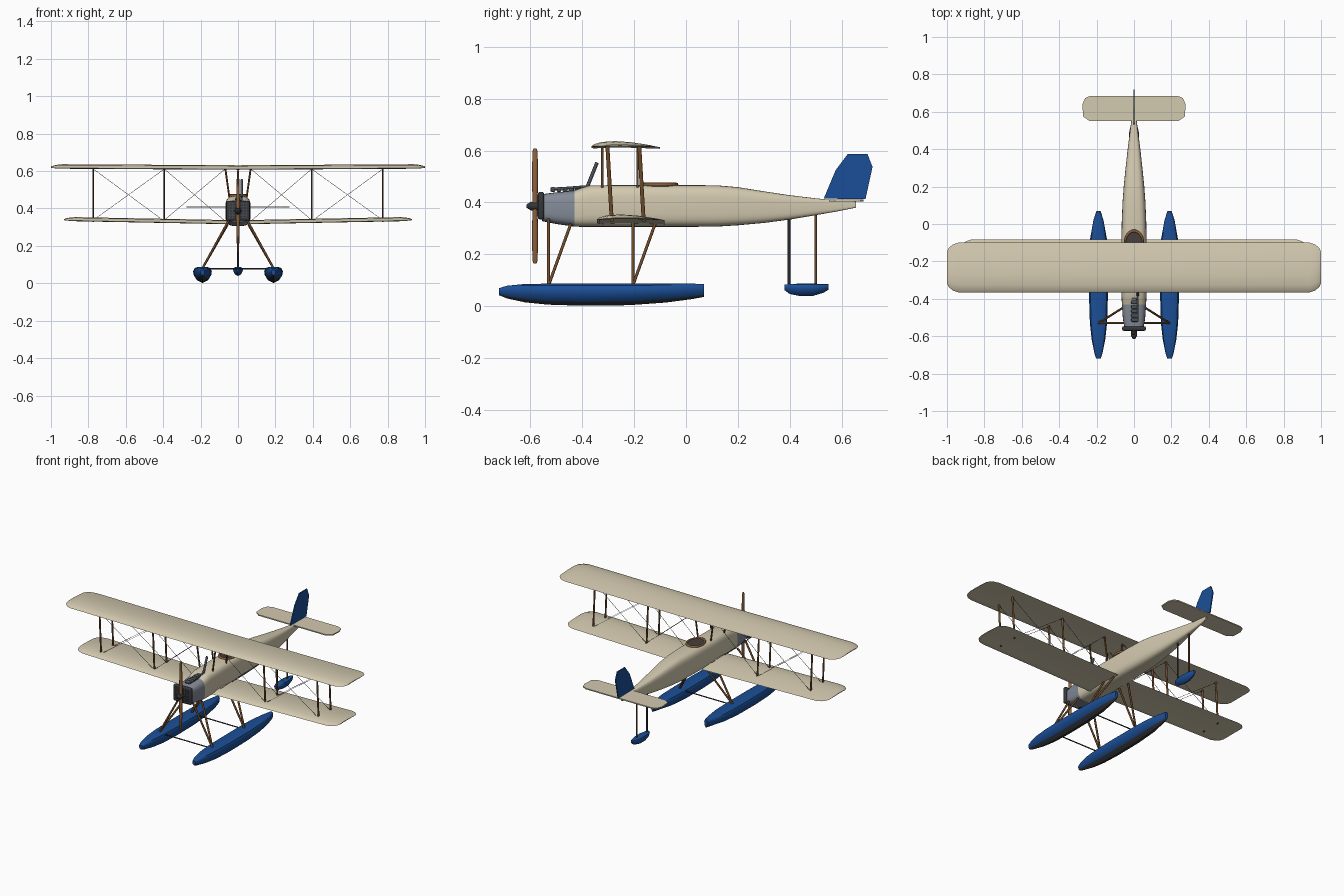
import bpy, bmesh, math
from mathutils import Vector

if "Cube" in bpy.data.objects:
    bpy.data.objects.remove(bpy.data.objects["Cube"])


def material(name, rgb):
    m = bpy.data.materials.new(name)
    m.use_nodes = True
    m.diffuse_color = (*rgb, 1)
    m.node_tree.nodes["Principled BSDF"].inputs["Base Color"].default_value = (*rgb, 1)
    return m


CREAM = material("cream fabric", (0.65, 0.585, 0.43))
BLUE = material("blue paint", (0.011, 0.078, 0.31))
GREY = material("grey metal", (0.23, 0.26, 0.31))
STEEL = material("dark steel", (0.075, 0.085, 0.10))
DARK = material("dark metal", (0.035, 0.038, 0.045))
WOOD = material("light wood", (0.27, 0.12, 0.045))
STRUT = material("dark wood", (0.15, 0.066, 0.022))
PIT = material("cockpit shadow", (0.06, 0.05, 0.045))
SIDES = ((-1, "right"), (1, "left"))


def finish(bm, name, mat, angle=40):
    bmesh.ops.recalc_face_normals(bm, faces=bm.faces)
    mesh = bpy.data.meshes.new(name)
    bm.to_mesh(mesh)
    bm.free()
    mesh.materials.append(mat)
    ob = bpy.data.objects.new(name, mesh)
    bpy.context.collection.objects.link(ob)
    bpy.ops.object.select_all(action="DESELECT")
    ob.select_set(True)
    bpy.context.view_layer.objects.active = ob
    bpy.ops.object.shade_smooth_by_angle(angle=math.radians(angle))
    return ob


def loft(name, rings, mat, angle=40):
    """Skin a list of closed rings and cap both ends."""
    bm = bmesh.new()
    rows = [[bm.verts.new(p) for p in ring] for ring in rings]
    n = len(rows[0])
    for a, b in zip(rows, rows[1:]):
        for i in range(n):
            j = (i + 1) % n
            bm.faces.new((a[i], a[j], b[j], b[i]))
    bm.faces.new(rows[0])
    bm.faces.new(rows[-1])
    return finish(bm, name, mat, angle)


def rod(name, p, q, r, mat, sides=10, r2=None):
    p, q = Vector(p), Vector(q)
    bm = bmesh.new()
    bmesh.ops.create_cone(bm, cap_ends=True, segments=sides, radius1=r,
                          radius2=r if r2 is None else r2, depth=(q - p).length)
    bm.transform((q - p).to_track_quat("Z", "Y").to_matrix().to_4x4())
    bmesh.ops.translate(bm, verts=bm.verts, vec=(p + q) / 2)
    return finish(bm, name, mat)


def streamlined_strut(name, p, q, mat, wide=0.004, deep=0.0075):
    """Strut with an oval section, deep along the direction of flight."""
    angles = [math.tau * i / 12 for i in range(12)]
    loft(name, [[(x + wide * math.cos(a), y + deep * math.sin(a), z) for a in angles]
                for x, y, z in (p, q)], mat)


def box(name, centre, size, mat, bevel=0.0):
    bm = bmesh.new()
    bmesh.ops.create_cube(bm, size=1)
    bmesh.ops.scale(bm, verts=bm.verts, vec=size)
    bmesh.ops.translate(bm, verts=bm.verts, vec=centre)
    if bevel:
        bmesh.ops.bevel(bm, geom=bm.edges[:], offset=bevel, segments=3,
                        affect="EDGES", profile=0.5)
    return finish(bm, name, mat)


def body_ring(y, top, bottom, half, n=32, power=0.55):
    """Rounded box section of the body."""
    ring = []
    for i in range(n):
        a = 2 * math.pi * i / n
        c, s = math.cos(a), math.sin(a)
        ring.append((half * math.copysign(abs(c) ** power, c), y, (top + bottom) / 2
                     + (top - bottom) / 2 * math.copysign(abs(s) ** power, s)))
    return ring


# Body: metal nose and fabric fuselage (y, top, bottom, half width)
loft("engine_cowl", [body_ring(*s) for s in (
    (-0.555, 0.432, 0.328, 0.052), (-0.50, 0.439, 0.317, 0.060),
    (-0.43, 0.446, 0.307, 0.065))], GREY)
loft("fuselage", [body_ring(*s) for s in (
    (-0.43, 0.446, 0.307, 0.065), (-0.40, 0.457, 0.306, 0.066),
    (-0.37, 0.466, 0.306, 0.067), (-0.2, 0.467, 0.306, 0.068),
    (0.0, 0.467, 0.306, 0.066), (0.12, 0.466, 0.307, 0.061),
    (0.2, 0.459, 0.312, 0.055), (0.3, 0.443, 0.321, 0.045),
    (0.4, 0.428, 0.334, 0.034), (0.5, 0.416, 0.351, 0.021),
    (0.58, 0.408, 0.365, 0.011), (0.655, 0.403, 0.38, 0.005))], CREAM)

# Cockpit opening with a padded rim
bm = bmesh.new()
bmesh.ops.create_circle(bm, cap_ends=True, segments=32, radius=1)
bmesh.ops.scale(bm, verts=bm.verts, vec=(0.05, 0.066, 1))
bmesh.ops.translate(bm, verts=bm.verts, vec=(0, -0.1, 0.471))
finish(bm, "cockpit_opening", PIT)
bpy.ops.mesh.primitive_torus_add(major_radius=1, minor_radius=0.12, location=(0, -0.1, 0.469),
                                 major_segments=32, minor_segments=8)
rim = bpy.context.object
rim.name = "cockpit_rim"
rim.scale = (0.048, 0.063, 0.06)
rim.data.materials.append(WOOD)
bpy.ops.object.shade_smooth_by_angle(angle=math.radians(60))


# Wings: cambered section lofted across the span
def wing(name, front, rear, z, rise, span, thick):
    chord = rear - front
    upper = ((0, .15), (.04, .5), (.15, .85), (.35, 1), (.6, .8), (.85, .35), (1, 0))
    lower = ((.85, .06), (.6, .16), (.35, .2), (.15, .14), (.04, .04))
    tips = ((0, .05, .25), (.008, .03, .5), (.03, .01, .8), (.06, 0, 1))
    half = [(span - d, inset, t) for d, inset, t in tips] + [(0, 0, 1)]
    stations = [(-x, i, t) for x, i, t in half] + [(x, i, t) for x, i, t in half[-2::-1]]
    rings = []
    for x, inset, t in stations:
        base = z + rise * abs(x) / span + (1 - t) * 0.006
        rings.append([(x, front + inset + u * (chord - 2 * inset), base + h * thick * t)
                      for u, h in upper + lower])
    loft(name, rings, CREAM, 35)


wing("upper_wing", -0.365, -0.10, 0.607, 0.006, 1.0, 0.024)
wing("lower_wing", -0.343, -0.083, 0.315, 0.018, 0.93, 0.022)


# Tail surfaces from flat outlines
def plate(name, outline, offset, mat):
    a = [Vector(p) - Vector(offset) for p in outline]
    b = [Vector(p) + Vector(offset) for p in outline]
    loft(name, [a, b], mat, 30)


plate("tail_fin", [(0, y, z) for y, z in (
    (.531, .415), (.577, .525), (.623, .586), (.70, .586), (.719, .537), (.692, .413))],
    (0.0035, 0, 0), BLUE)
half = [(.24, .552), (.272, .575), (.276, .64), (.262, .672), (.235, .685)]
plate("tailplane", [(x, y, .408) for x, y in half] + [(-x, y, .408) for x, y in half[::-1]],
      (0, 0, 0.0035), CREAM)


# Floats: flat deck, rounded shoulders and V bottom (y, top, bottom, half width)
def float_hull(name, x, stations):
    shape = ((0, 1), (.55, 1), (.85, .92), (1, .74), (.95, .5), (.6, .17), (0, 0))
    outline = list(shape) + [(-u, v) for u, v in shape[-2:0:-1]]
    return loft(name, [[(x + u * w, y, b + v * (t - b)) for u, v in outline]
                       for y, t, b, w in stations], BLUE, 38)


for s, side in SIDES:
    hull = float_hull(side + "_float", s * 0.19, (
        (-.72, .07, .042, .012), (-.69, .079, .03, .022), (-.62, .086, .015, .036),
        (-.53, .087, .006, .046), (-.4, .087, .002, .05), (-.22, .087, .004, .05),
        (-.08, .087, .014, .045), (.02, .087, .027, .027), (.07, .086, .036, .011)))
    # Dark planing bottom
    hull.data.materials.append(DARK)
    for face in hull.data.polygons:
        face.material_index = int(face.normal.z < -0.7)
float_hull("tail_float", 0, (
    (.38, .083, .062, .008), (.40, .086, .047, .018), (.44, .087, .039, .026),
    (.49, .087, .04, .026), (.53, .086, .052, .017), (.55, .085, .064, .008)))

# Float struts
for s, side in SIDES:
    for place, y, back in (("front", -0.53, -0.445), ("rear", -0.205, -0.12)):
        foot = (s * 0.19, y, 0.08)
        rod(f"{side}_{place}_float_strut", foot, (s * 0.05, y, 0.335), 0.006, STRUT)
        rod(f"{side}_{place}_float_brace", foot, (s * 0.055, back, 0.315), 0.006, STRUT)
for place, y in (("front", -0.53), ("rear", -0.205)):
    rod(place + "_spreader_bar", (-0.19, y, 0.077), (0.19, y, 0.077), 0.0035, DARK)
rod("front_tail_float_strut", (0, .397, .08), (0, .397, .345), 0.005, DARK)
rod("rear_tail_float_strut", (0, .50, .08), (0, .50, .365), 0.005, STRUT)

# Wing struts and crossed bracing wires
for s, side in SIDES:
    for place, top, low, cabane in (("front", -0.303, -0.286, -0.323),
                                    ("rear", -0.18, -0.163, -0.187)):
        for spot, x in (("inner", 0.395), ("outer", 0.775)):
            streamlined_strut(f"{side}_{place}_{spot}_wing_strut", (s * x, low, 0.327),
                              (s * x, top, 0.617), STRUT)
        rod(f"{side}_{place}_cabane_strut", (s * 0.045, cabane, 0.45),
            (s * 0.068, cabane, 0.615), 0.005, STRUT)
        for bay, a, b in (("inner", 0.07, 0.395), ("outer", 0.395, 0.775)):
            rod(f"{side}_{place}_{bay}_rising_wire", (s * a, low, 0.333),
                (s * b, top, 0.612), 0.0011, DARK, 5)
            rod(f"{side}_{place}_{bay}_falling_wire", (s * a, top, 0.61),
                (s * b, low, 0.337), 0.0011, DARK, 5)

# Radiator with a grid of cooling slats
box("radiator", (0, -0.559, 0.388), (0.126, 0.024, 0.106), DARK, 0.008)
for i in range(6):
    box(f"radiator_slat_{i + 1}", (0, -0.571, 0.35 + i * 0.0152), (0.104, 0.004, 0.003), STEEL)
    box(f"radiator_bar_{i + 1}", (-0.045 + i * 0.018, -0.571, 0.388), (0.003, 0.004, 0.084), STEEL)

# Propeller, shaft and spinner
loft("propeller", [[(math.cos(a) * w, -0.582 + math.sin(a) * d, 0.386 + h)
                    for a in (math.tau * i / 12 for i in range(12))]
                   for h, w, d in ((-.222, .003, .006), (-.21, .006, .010), (-.1, .008, .012),
                                   (0, .012, .009), (.1, .008, .012), (.21, .006, .010),
                                   (.222, .003, .006))], WOOD)
rod("propeller_shaft", (0, -0.60, 0.386), (0, -0.56, 0.386), 0.016, DARK, 16)
rod("spinner", (0, -0.596, 0.386), (0, -0.615, 0.386), 0.018, DARK, 16, 0.006)

# Engine cylinder heads and raked exhaust stack
for i in range(6):
    box(f"cylinder_head_{i + 1}", (0.004, -0.513 + i * 0.0235, 0.45),
        (0.038, 0.020, 0.018), STEEL, 0.006)
rod("exhaust_manifold", (0.02, -0.52, 0.451), (0.02, -0.378, 0.462), 0.005, STEEL)
rod("exhaust_stack", (0.02, -0.38, 0.461), (0.02, -0.343, 0.554), 0.007, STEEL)
